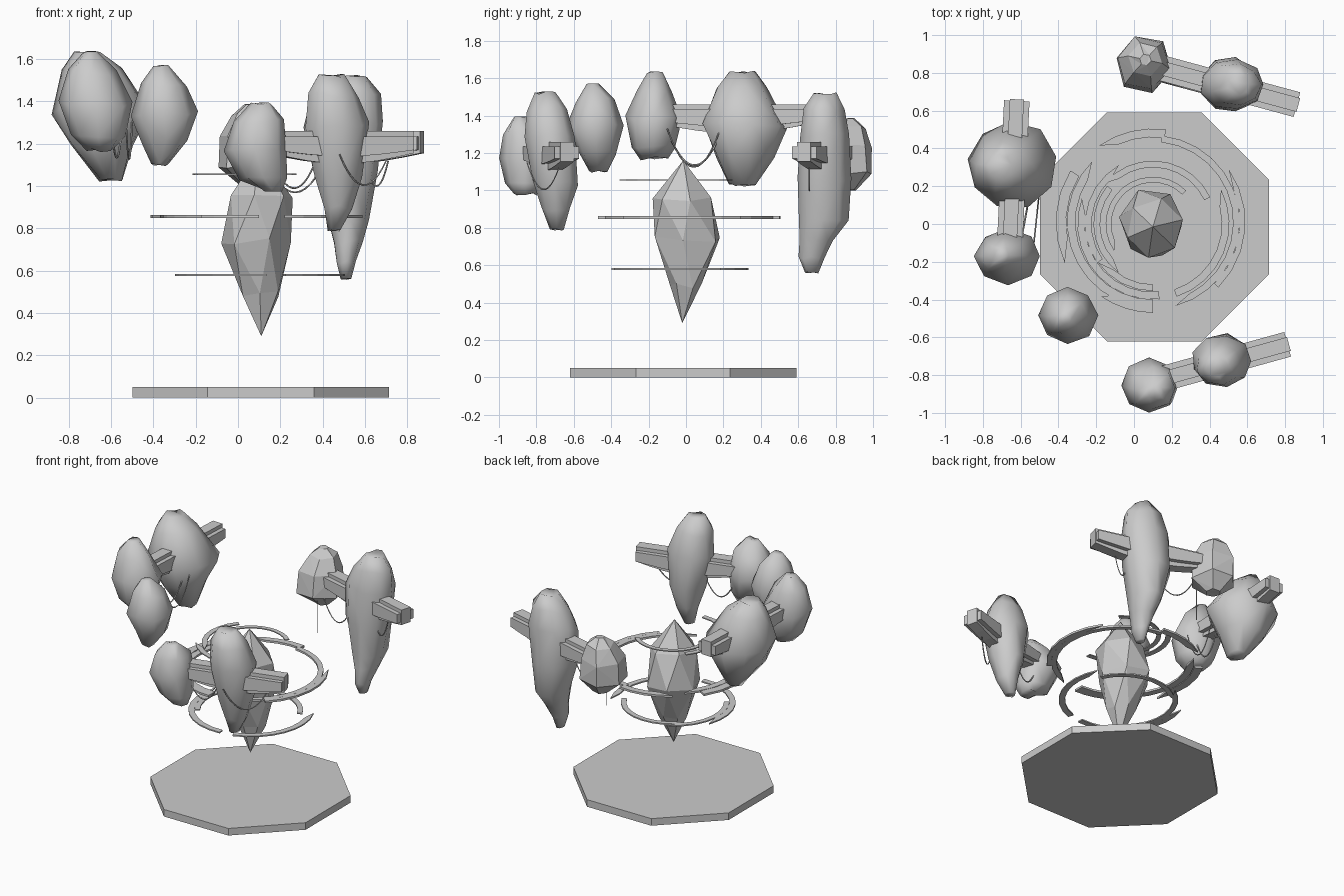
import bpy, bmesh, math, random
from mathutils import Vector

random.seed(4)
if "Cube" in bpy.data.objects:
    bpy.data.objects.remove(bpy.data.objects["Cube"])

stone = bpy.data.materials.new("plain grey")
stone.use_nodes = True
GREY = (0.6, 0.6, 0.6, 1)
stone.diffuse_color = GREY
stone.node_tree.nodes["Principled BSDF"].inputs["Base Color"].default_value = GREY


def finish(name, bm, smooth=False):
    bmesh.ops.recalc_face_normals(bm, faces=bm.faces)
    mesh = bpy.data.meshes.new(name)
    bm.to_mesh(mesh)
    bm.free()
    for poly in mesh.polygons:
        poly.use_smooth = smooth
    mesh.materials.append(stone)
    obj = bpy.data.objects.new(name, mesh)
    bpy.context.collection.objects.link(obj)
    return obj


def loft(name, levels, sides=9, jitter=0.055, twist=0.0, smooth=True, start=0.0):
    """Rock through levels of (height, centre x, centre y, x radius, y radius)."""
    bm = bmesh.new()
    rings = []
    for i, (z, cx, cy, rx, ry) in enumerate(levels):
        ring = []
        bump = min(rx, 0.1) * jitter * 3
        for k in range(sides):
            a = start + math.tau * k / sides + twist * i
            s = 1.035 + random.uniform(-jitter, jitter)
            dz = random.uniform(-bump, bump)
            ring.append(bm.verts.new((cx + rx * s * math.cos(a), cy + ry * s * math.sin(a), z + dz)))
        rings.append(ring)
    for low, high in zip(rings, rings[1:]):
        for k in range(sides):
            n = (k + 1) % sides
            bm.faces.new((low[k], low[n], high[n], high[k]))
    bm.faces.new(rings[0])
    bm.faces.new(rings[-1])
    bmesh.ops.remove_doubles(bm, verts=bm.verts, dist=0.002)
    bmesh.ops.triangulate(bm, faces=bm.faces)
    return finish(name, bm, smooth)


def prism(bm, points, offset):
    """Close a solid between a polygon and its shifted copy."""
    low = [bm.verts.new(p) for p in points]
    high = [bm.verts.new(p + offset) for p in points]
    bm.faces.new(low)
    bm.faces.new(high)
    for k in range(len(low)):
        n = (k + 1) % len(low)
        bm.faces.new((low[k], low[n], high[n], high[k]))


# Octagonal base slab
bm = bmesh.new()
corners = [Vector((0.108 + 0.656 * math.cos(a), -0.015 + 0.656 * math.sin(a), 0))
           for a in (math.pi / 8 + k * math.pi / 4 for k in range(8))]
prism(bm, corners, Vector((0, 0, 0.05)))
finish("base_slab", bm)

# Faceted floating crystal
loft("crystal", [(0.29, 0.11, -0.02, 0, 0), (0.49, 0.11, 0, 0.09, 0.085),
                 (0.74, 0.085, 0.01, 0.16, 0.175), (0.96, 0.11, -0.025, 0.145, 0.15),
                 (1.16, 0.1, -0.015, 0, 0)], sides=6, jitter=0.06, twist=0.45, smooth=False)


# Broken halo rings: flat arcs, square at the first angle and pointed at the second
def halo(name, z, thick, centre_y, arcs):
    bm = bmesh.new()
    for inner, outer, a0, a1 in arcs:
        steps = max(4, int(abs(a1 - a0) / 12))
        angles = [math.radians(a0 + (a1 - a0) * k / steps) for k in range(steps + 1)]
        edge = [(outer, a) for a in angles] + [(inner, a) for a in reversed(angles[:-1])]
        top = [Vector((0.1 + r * math.cos(a), centre_y + r * math.sin(a), z)) for r, a in edge]
        prism(bm, top, Vector((0, 0, thick)))
    finish(name, bm)


halo("upper_halo", 1.052, 0.007, 0, [(0.22, 0.25, 45, 215), (0.28, 0.315, 140, 235),
                                     (0.32, 0.355, 270, 215)])
halo("middle_halo", 0.848, 0.014, 0.01, [(0.425, 0.46, 84, -75), (0.45, 0.495, 82, 125),
                                         (0.41, 0.455, 270, 135), (0.46, 0.515, 148, 205),
                                         (0.46, 0.49, -45, 35), (0.43, 0.48, 270, 235)])
halo("lower_halo", 0.575, 0.009, 0, [(0.3, 0.335, 25, 140), (0.325, 0.36, 215, 120),
                                     (0.36, 0.4, 275, 160), (0.365, 0.405, -72, 27)])

# Floating rocks
loft("back_tall_rock", [(0.56, 0.51, 0.67, 0.025, 0.035), (0.64, 0.51, 0.67, 0.045, 0.068),
                        (0.74, 0.52, 0.695, 0.07, 0.09), (0.84, 0.52, 0.73, 0.1, 0.13),
                        (1.06, 0.51, 0.735, 0.15, 0.14), (1.3, 0.52, 0.74, 0.162, 0.125),
                        (1.43, 0.54, 0.74, 0.125, 0.105), (1.52, 0.55, 0.74, 0.055, 0.06)])
loft("front_tall_rock", [(0.79, 0.455, -0.69, 0.03, 0.035), (0.9, 0.47, -0.695, 0.065, 0.075),
                         (1.04, 0.475, -0.7, 0.11, 0.12), (1.29, 0.463, -0.725, 0.155, 0.13),
                         (1.43, 0.45, -0.74, 0.115, 0.105), (1.52, 0.44, -0.75, 0.06, 0.055)])
loft("left_large_rock", [(1.03, -0.6, 0.3, 0.055, 0.07), (1.18, -0.64, 0.31, 0.15, 0.155),
                         (1.35, -0.65, 0.31, 0.23, 0.225), (1.55, -0.69, 0.295, 0.135, 0.13),
                         (1.63, -0.71, 0.3, 0.06, 0.07)], start=0.2)
loft("left_small_rock", [(1.17, -0.65, -0.17, 0.06, 0.07), (1.23, -0.66, -0.175, 0.12, 0.11),
                         (1.39, -0.667, -0.17, 0.17, 0.142), (1.54, -0.69, -0.17, 0.11, 0.09),
                         (1.63, -0.7, -0.165, 0.035, 0.04)], sides=8)
loft("left_front_rock", [(1.1, -0.37, -0.47, 0.04, 0.05), (1.2, -0.34, -0.48, 0.1, 0.1),
                         (1.34, -0.352, -0.483, 0.155, 0.15), (1.48, -0.35, -0.49, 0.1, 0.1),
                         (1.57, -0.365, -0.5, 0.035, 0.03)], sides=8)
loft("front_small_rock", [(0.98, 0.16, -0.86, 0.045, 0.06), (1.04, 0.12, -0.86, 0.11, 0.1),
                          (1.18, 0.08, -0.855, 0.148, 0.14), (1.31, 0.1, -0.87, 0.115, 0.105),
                          (1.39, 0.11, -0.89, 0.045, 0.035)], sides=8)
loft("back_small_rock", [(1, 0.06, 0.86, 0.05, 0.05), (1.09, 0.05, 0.847, 0.145, 0.152),
                         (1.24, 0.05, 0.85, 0.14, 0.14), (1.34, 0.06, 0.87, 0.09, 0.09),
                         (1.385, 0.06, 0.87, 0.03, 0.03)],
     sides=6, jitter=0.04, smooth=False, start=1.88)


# Arched bridges: tall core with a lower flange on either side
def bridge(name, start, end, top):
    a, b = Vector((*start, top)), Vector((*end, top))
    along = b - a
    across = Vector((-along.y, along.x, 0)).normalized()
    bm = bmesh.new()
    for width, high, low, rise in ((0.075, 0, -0.105, 0.05), (0.135, -0.025, -0.09, 0.03)):
        side = [a + Vector((0, 0, high)), b + Vector((0, 0, high))]
        for k in range(8, -1, -1):
            t = k / 8
            dip = low - rise * math.sin(math.pi * t)
            side.append(a + along * t + Vector((0, 0, dip)))
        prism(bm, [p - across * width / 2 for p in side], across * width)
        a, b = a + along * 0.01, b - along * 0.01
        along = b - a
    finish(name, bm)


bridge("back_bridge", (0.13, 0.83), (0.87, 0.63), 1.26)
bridge("front_bridge", (0.15, -0.82), (0.82, -0.635), 1.26)
bridge("left_bridge", (-0.66, -0.14), (-0.62, 0.66), 1.46)


# Sagging cables
def cable(name, start, end, sag, radius=0.004):
    curve = bpy.data.curves.new(name, "CURVE")
    curve.dimensions = "3D"
    curve.bevel_depth = radius
    curve.bevel_resolution = 0
    line = curve.splines.new("POLY")
    line.points.add(12)
    for k, point in enumerate(line.points):
        t = k / 12
        p = Vector(start).lerp(Vector(end), t)
        point.co = (p.x, p.y, p.z - 4 * sag * t * (1 - t), 1)
    curve.materials.append(stone)
    bpy.context.collection.objects.link(bpy.data.objects.new(name, curve))


cable("left_cable", (-0.6, -0.1, 1.32), (-0.55, 0.17, 1.27), 0.16, 0.005)
cable("left_thin_cable", (-0.53, -0.1, 1.33), (-0.5, 0.18, 1.32), 0.2)
cable("front_cable", (0.48, -0.85, 1.15), (0.7, -0.68, 1.12), 0.13)
cable("front_inner_cable", (0.18, -0.78, 1.08), (0.36, -0.74, 1.1), 0.1)
cable("back_cable", (0.12, 0.76, 1.14), (0.42, 0.68, 1.14), 0.17)
cable("back_outer_cable", (0.6, 0.66, 1.12), (0.71, 0.66, 1.12), 0.12)
cable("back_hanging_cable", (0.1, 0.74, 1.08), (0.1, 0.74, 0.84), 0, 0.003)
